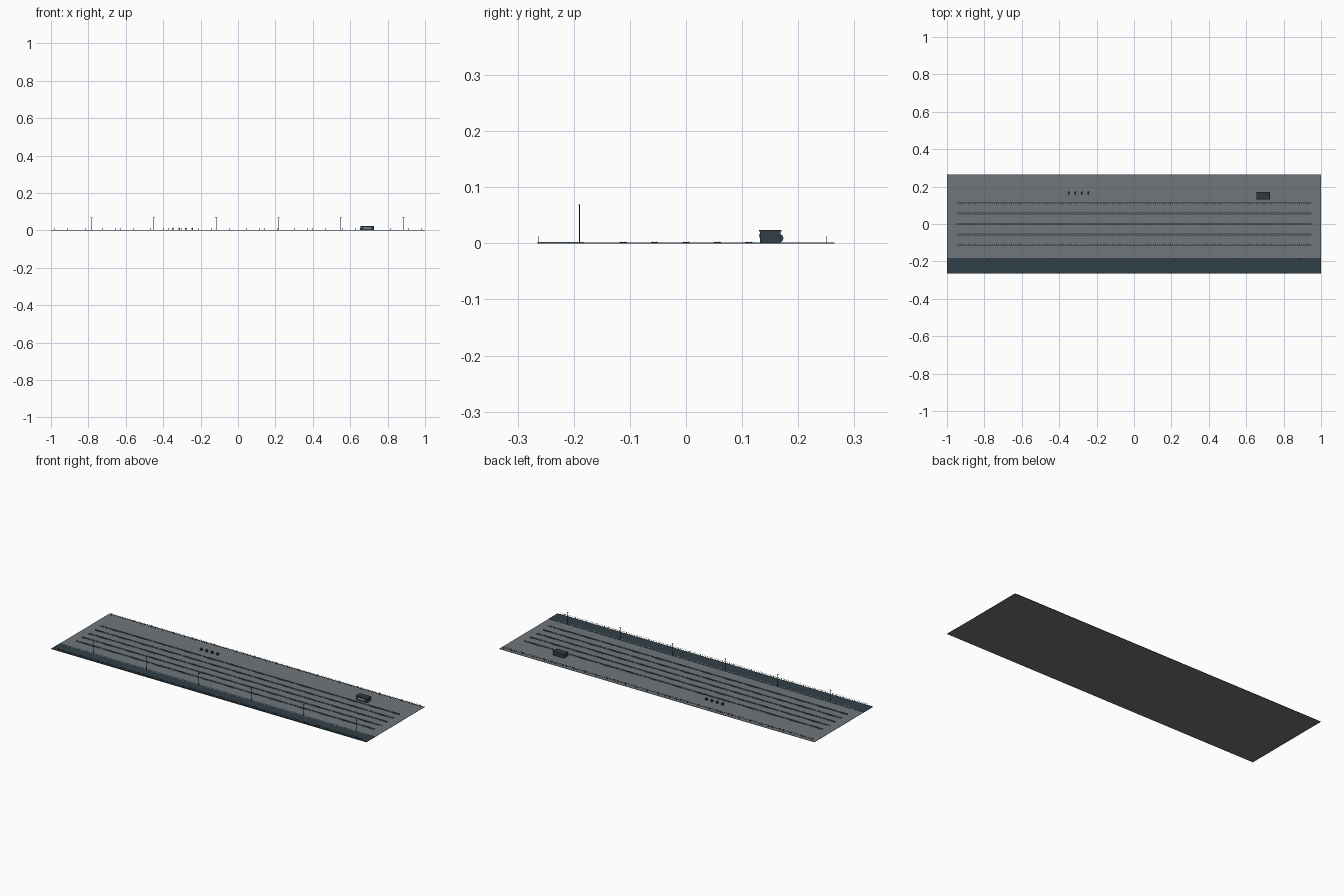
import bpy, bmesh
from mathutils import Matrix, Vector

if "Cube" in bpy.data.objects:
    bpy.data.objects.remove(bpy.data.objects["Cube"])


def material(name, rgb):
    m = bpy.data.materials.new(name)
    m.diffuse_color = (*rgb, 1)
    m.use_nodes = True
    m.node_tree.nodes["Principled BSDF"].inputs["Base Color"].default_value = m.diffuse_color
    return m


GRAVEL = material("gravel", (0.16, 0.18, 0.20))
ASPHALT = material("asphalt", (0.03, 0.05, 0.065))
STEEL = material("dark_steel", (0.03, 0.04, 0.045))
PAINT = material("light_paint", (0.45, 0.47, 0.48))
BLUE = material("drum_blue", (0.035, 0.07, 0.10))


def box(bm, x, y, z, sx, sy, sz):
    # z is the bottom of the box
    bmesh.ops.create_cube(bm, size=1, matrix=Matrix.Translation((x, y, z + sz / 2))
                          @ Matrix.Diagonal((sx, sy, sz, 1)))


def tube(bm, centre, r, length, axis="Z", n=8):
    rot = Matrix.Rotation(1.5707963, 4, "Y") if axis == "X" else Matrix.Identity(4)
    bmesh.ops.create_cone(bm, cap_ends=True, segments=n, radius1=r, radius2=r, depth=length,
                          matrix=Matrix.Translation(Vector(centre)) @ rot)


def finish(bm, name, mat):
    me = bpy.data.meshes.new(name)
    bm.to_mesh(me)
    bm.free()
    ob = bpy.data.objects.new(name, me)
    me.materials.append(mat)
    bpy.context.collection.objects.link(ob)
    return ob


def boxes(name, mat, items):
    bm = bmesh.new()
    for b in items:
        box(bm, *b)
    return finish(bm, name, mat)


# Ground slab, service road and road edge line
boxes("ground_slab", GRAVEL, [(0, 0, 0, 2, 0.53, 0.0015)])
boxes("service_road", ASPHALT, [(0, -0.2235, 0.0012, 2, 0.083, 0.0013)])
boxes("road_edge_line", PAINT, [(0, -0.19, 0.0024, 1.89, 0.002, 0.0003)])

# Five parallel tracks: sleepers and paired rails
TRACKS = [-0.112, -0.056, 0, 0.056, 0.112]
N = 190
boxes("sleepers", STEEL, [(-0.945 + 1.89 * i / (N - 1), y, 0.0012, 0.003, 0.013, 0.001)
                          for y in TRACKS for i in range(N)])
boxes("rails", STEEL, [(0, y + s * 0.0042, 0.002, 1.9, 0.0009, 0.001)
                       for y in TRACKS for s in (-1, 1)])


# Perimeter fences: posts and wires
def fence(name, y, half, count):
    bm = bmesh.new()
    for i in range(count):
        box(bm, -half + 2 * half * i / (count - 1), y, 0.001, 0.0009, 0.0009, 0.0122)
    for z in (0.005, 0.0085, 0.012):
        box(bm, 0, y, z, 2 * half, 0.0004, 0.0004)
    finish(bm, name, STEEL)


fence("front_fence", -0.2625, 0.98, 85)
fence("back_fence", 0.251, 0.98, 85)

# Lamp posts along the road
posts, heads = bmesh.new(), bmesh.new()
for i in range(6):
    x = -0.783 + i / 3
    tube(posts, (x, -0.19, 0.035), 0.0011, 0.068)
    box(heads, x, -0.19, 0.0675, 0.011, 0.0025, 0.0016)
finish(posts, "lamp_posts", STEEL)
finish(heads, "lamp_heads", STEEL)

# Cable drums lying on their rims
flanges, cores = bmesh.new(), bmesh.new()
for i in range(4):
    x = -0.349 + i * 0.0345
    for s in (-1, 1):
        tube(flanges, (x + s * 0.0035, 0.166, 0.009), 0.0075, 0.0014, "X", 20)
    tube(cores, (x, 0.166, 0.009), 0.0048, 0.0065, "X", 20)
for bm, name in ((flanges, "drum_flanges"), (cores, "drum_cores")):
    ob = finish(bm, name, BLUE)
    bpy.context.view_layer.objects.active = ob
    ob.select_set(True)
    bpy.ops.object.shade_smooth_by_angle()
    ob.select_set(False)

# Control cabin with a window band on the front
boxes("cabin", ASPHALT, [(0.691, 0.15, 0.001, 0.070, 0.037, 0.021)])
boxes("cabin_roof", STEEL, [(0.691, 0.15, 0.0215, 0.074, 0.040, 0.0025)])
boxes("cabin_window", PAINT, [(0.691, 0.131, 0.0105, 0.042, 0.002, 0.0065)])
